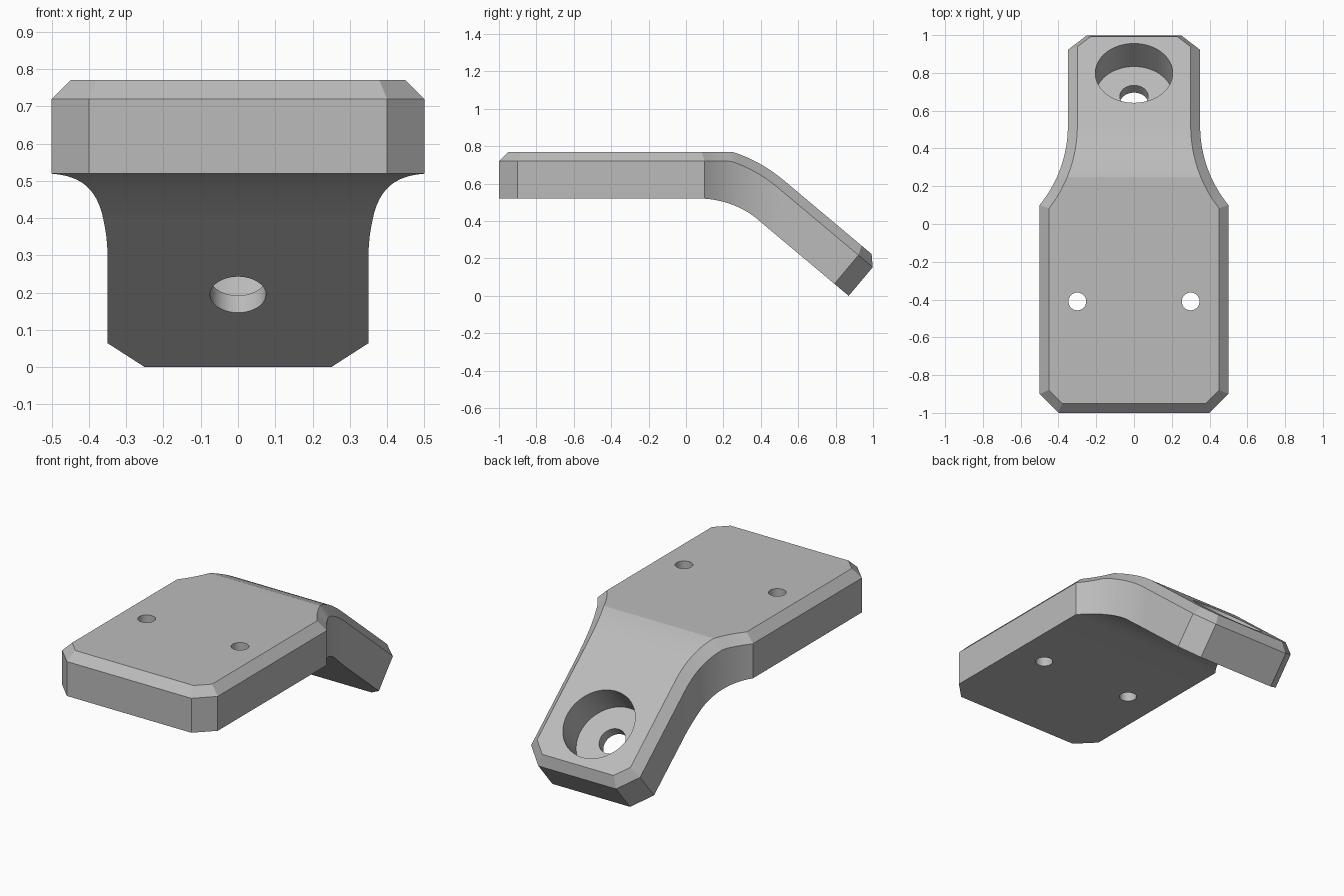
import bpy, bmesh, math
from mathutils import Vector, Matrix

if "Cube" in bpy.data.objects:
    bpy.data.objects.remove(bpy.data.objects["Cube"])

BEND = math.radians(40)
SIN, COS, TAN = math.sin(BEND), math.cos(BEND), math.tan(BEND)
CHAMFER = 0.05
TOP, BOTTOM = 0.77, 0.52
NORMAL = Vector((0, SIN, COS))      # outward normal of the sloping tail

grey = bpy.data.materials.new("plain grey")
grey.use_nodes = True
colour = (0.5, 0.5, 0.5, 1)
grey.diffuse_color = colour
grey.node_tree.nodes["Principled BSDF"].inputs["Base Color"].default_value = colour


# Side profile: heights of the underside, the chamfer edge and the top
def bottom_z(y):
    r, start = 0.5, 0.07
    if y < start:
        return BOTTOM
    if y < start + r * SIN:
        return BOTTOM - r + math.sqrt(r * r - (y - start) ** 2)
    return BOTTOM - (y - 0.25) * TAN


def upper_z(y, inset):
    r = 0.809 - inset
    if y < 0:
        return TOP - inset
    if y > r * SIN:
        return BOTTOM + (0.25 - inset) / COS - (y - 0.25) * TAN
    return min(TOP - inset, math.sqrt(r * r - y * y))


# Plan profile: half width narrowing along a concave arc into the tail
def half_width(y, inset):
    r, end = 0.663 + inset, 0.52
    if y >= end:
        return 0.35 - inset
    return min(0.5 - inset, 1.013 - math.sqrt(r * r - (y - end) ** 2))


# Each station holds (y, half width) for underside, chamfer edge and top
corner = CHAMFER * math.tan(math.pi / 8)
stations = [
    [(-1, 0.4), (-1, 0.4), (-0.95, 0.4 - corner)],
    [(-0.9, 0.5), (-0.9, 0.5), (-0.9 + corner, 0.45)],
    [(0.1, 0.5), (0.1, 0.5), (0.083, 0.45)],
]
bend_ys = [0.1 + 0.025 * i for i in range(1, 19)]
for y in bend_ys:
    w, inner = half_width(y, 0), half_width(y, CHAMFER)
    stations.append([(y, w), (y, w), (y, inner)])
tip = 0.87
for back, w, top_back, top_w in ((0.1, 0.35, 0.1 + corner, 0.3),
                                 (0, 0.25, CHAMFER, 0.25 - corner)):
    stations.append([(tip - back * COS, w),
                     (tip + 0.2 * SIN - back * COS, w),
                     (tip + 0.25 * SIN - top_back * COS, top_w)])

# Bracket body lofted through the stations
bm = bmesh.new()
rings = []
for (yb, wb), (ys, ws), (yt, wt) in stations:
    half = [(wb, yb, bottom_z(yb)), (ws, ys, upper_z(ys, CHAMFER)),
            (wt, yt, upper_z(yt, 0))]
    pts = half + [(-x, y, z) for x, y, z in reversed(half)]
    rings.append([bm.verts.new(p) for p in pts])
for a, b in zip(rings, rings[1:]):
    for i in range(6):
        j = (i + 1) % 6
        bm.faces.new((a[i], a[j], b[j], b[i]))
for ring in (rings[0], rings[-1]):
    bm.faces.new([ring[i] for i in (0, 1, 4, 5)])
    bm.faces.new([ring[i] for i in (1, 2, 3, 4)])
bmesh.ops.recalc_face_normals(bm, faces=bm.faces)
mesh = bpy.data.meshes.new("bent_bracket")
bm.to_mesh(mesh)
bm.free()
mesh.materials.append(grey)
bracket = bpy.data.objects.new("bent_bracket", mesh)
bpy.context.collection.objects.link(bracket)
bpy.context.view_layer.objects.active = bracket
bracket.select_set(True)


# Drill a round hole from start along an axis
def drill(name, start, axis, radius, depth):
    axis = Vector(axis).normalized()
    cut = bmesh.new()
    place = (Matrix.Translation(Vector(start) + axis * depth / 2)
             @ axis.to_track_quat("Z", "Y").to_matrix().to_4x4())
    bmesh.ops.create_cone(cut, cap_ends=True, segments=64, radius1=radius,
                          radius2=radius, depth=depth, matrix=place)
    cut_mesh = bpy.data.meshes.new(name)
    cut.to_mesh(cut_mesh)
    cut.free()
    cut_mesh.materials.append(grey)
    cutter = bpy.data.objects.new(name, cut_mesh)
    cutter.hide_render = True
    bpy.context.collection.objects.link(cutter)
    mod = bracket.modifiers.new(name, "BOOLEAN")
    mod.operation, mod.solver, mod.object = "DIFFERENCE", "EXACT", cutter
    bpy.ops.object.modifier_apply(modifier=name)
    bpy.data.objects.remove(cutter)


# Two mounting holes in the plate
for side, x in (("left", 0.3), ("right", -0.3)):
    drill(side + "_mounting_hole", (x, -0.41, 0.4), (0, 0, 1), 0.047, 0.5)

# Counterbored hole square to the tail
centre = Vector((0, 0.638, bottom_z(0.638)))
drill("counterbore", centre + NORMAL * 0.06, NORMAL, 0.205, 0.4)
drill("tail_hole", centre - NORMAL * 0.1, NORMAL, 0.075, 0.4)

bpy.ops.object.shade_smooth_by_angle(angle=math.radians(12))
